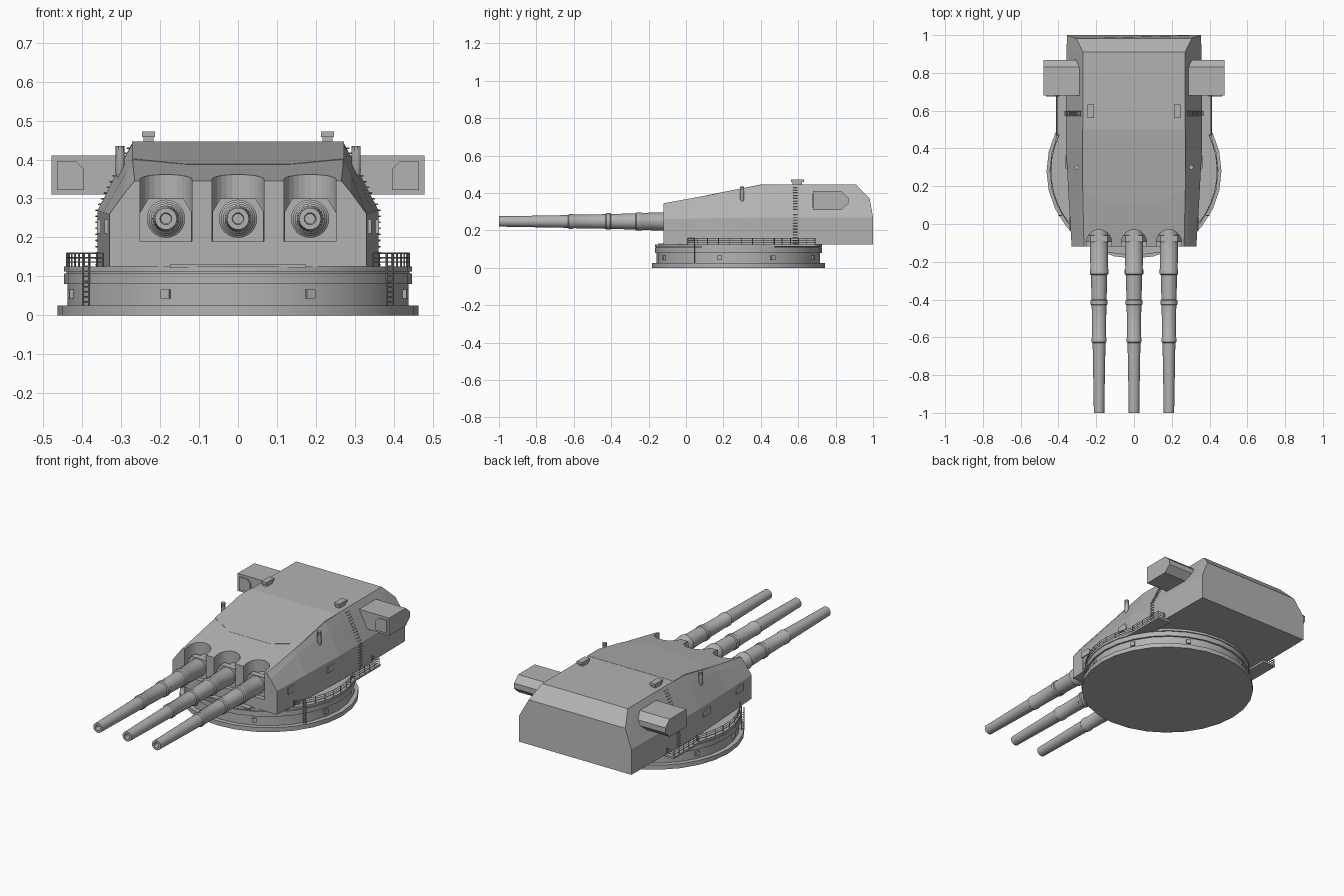
import bpy, bmesh, math
from mathutils import Vector

if "Cube" in bpy.data.objects:
    bpy.data.objects.remove(bpy.data.objects["Cube"], do_unlink=True)

grey = bpy.data.materials.new("naval_grey")
grey.use_nodes = True
grey.diffuse_color = (0.45, 0.45, 0.45, 1)
grey.node_tree.nodes["Principled BSDF"].inputs["Base Color"].default_value = (0.45, 0.45, 0.45, 1)


def finish(name, bm, smooth=False):
    bmesh.ops.recalc_face_normals(bm, faces=bm.faces)
    me = bpy.data.meshes.new(name)
    bm.to_mesh(me)
    bm.free()
    me.materials.append(grey)
    ob = bpy.data.objects.new(name, me)
    bpy.context.collection.objects.link(ob)
    if smooth:
        bpy.ops.object.select_all(action='DESELECT')
        ob.select_set(True)
        bpy.context.view_layer.objects.active = ob
        bpy.ops.object.shade_smooth_by_angle(angle=math.radians(35))
    return ob


def loft(bm, rings, caps=True):
    """Skin a list of closed rings of points."""
    vs = [[bm.verts.new(p) for p in r] for r in rings]
    n = len(vs[0])
    for a, b in zip(vs, vs[1:]):
        for i in range(n):
            bm.faces.new((a[i], a[(i + 1) % n], b[(i + 1) % n], b[i]))
    if caps:
        bm.faces.new(vs[0])
        bm.faces.new(vs[-1])


def box(bm, x0, x1, y0, y1, z0, z1):
    loft(bm, [[(x0, y0, z), (x1, y0, z), (x1, y1, z), (x0, y1, z)] for z in (z0, z1)])


def rod(bm, a, b, r, sides=4):
    a, b = Vector(a), Vector(b)
    d = (b - a).normalized()
    u = d.orthogonal().normalized()
    w = d.cross(u)
    circle = [(u * math.cos(t) + w * math.sin(t)) * r
              for t in (math.tau * (i + .5) / sides for i in range(sides))]
    loft(bm, [[a + c for c in circle], [b + c for c in circle]])


def lathe(bm, profile, center, axis, sides):
    """Revolve (distance, radius) pairs about the z or y axis."""
    cx, cy, cz = center
    rings = []
    for d, r in profile:
        ts = [math.tau * i / sides for i in range(sides)]
        if axis == 'z':
            rings.append([(cx + r * math.cos(t), cy + r * math.sin(t), d) for t in ts])
        else:
            rings.append([(cx + r * math.cos(t), d, cz + r * math.sin(t)) for t in ts])
    loft(bm, rings)


# Round base with stepped rim
CY = 0.28
bm = bmesh.new()
lathe(bm, [(0, .463), (.025, .463), (.025, .437), (.08, .437), (.08, .447),
           (.108, .447), (.108, .44), (.112, .44), (.112, .447), (.125, .447)], (0, CY, 0), 'z', 28)
finish("round_base", bm, True)

# Gun house: half section mirrored, lofted from front to back
def section(y, wide, shoulder, mid, roof, y_top=None):
    half = [(wide, .125), shoulder, mid, roof]
    pts = half + [(-x, z) for x, z in reversed(half)]
    return [(x, y if z < .3 or y_top is None else y_top, z) for x, z in pts]

bm = bmesh.new()
loft(bm, [
    section(-.12, .33, (.33, .26), (.29, .315), (.265, .345)),
    section(.12, .345, (.345, .265), (.288, .365), (.27, .389)),
    section(.40, .36, (.36, .27), (.293, .402), (.27, .442)),
    section(.50, .36, (.36, .27), (.293, .402), (.27, .445)),
    section(.91, .357, (.357, .27), (.293, .402), (.27, .445)),
    section(1.0, .355, (.355, .27), (.325, .33), (.305, .37), .982)])
house = finish("gun_house", bm)

# Gun port recesses cut through the front and roof
GUNS = (-.185, 0, .185)
bpy.context.view_layer.objects.active = house
for gx in GUNS:
    bm = bmesh.new()
    arc = [(gx + .067 * math.cos(t), -.097 + .067 * math.sin(t))
           for t in (math.pi * i / 14 for i in range(15))]
    arc += [(gx - .067, -.2), (gx + .067, -.2)]
    loft(bm, [[(x, y, z) for x, y in arc] for z in (.19, .5)])
    cutter = finish("port_cutter", bm)
    cutter.hide_render = True
    mod = house.modifiers.new("port", 'BOOLEAN')
    mod.object, mod.operation, mod.solver = cutter, 'DIFFERENCE', 'EXACT'
    bpy.ops.object.select_all(action='DESELECT')
    house.select_set(True)
    bpy.context.view_layer.objects.active = house
    bpy.ops.object.modifier_apply(modifier=mod.name)
    bpy.data.objects.remove(cutter, do_unlink=True)

# Thicker roof plate with an angled front lip
bm = bmesh.new()
outline = [(-.272, .5), (-.272, .4), (-.272, .18), (-.13, .11), (.13, .11), (.272, .18), (.272, .4), (.272, .5)]
top = [(x, y, min(.446, .402 + .2 * (y - .18))) for x, y in outline]
loft(bm, [[(x, y, z - .016) for x, y, z in top], top])
finish("roof_plate", bm)

# Guns: stepped tapered barrels with hollow muzzles, and mantlets
for gx, side in zip(GUNS, ("right", "middle", "left")):
    bm = bmesh.new()
    lathe(bm, [(-.03, .05), (-.235, .046), (-.24, .049), (-.265, .049), (-.27, .043),
               (-.40, .04), (-.405, .044), (-.425, .044), (-.43, .039), (-.60, .036),
               (-.605, .039), (-.625, .039), (-.63, .034), (-.97, .028), (-1.0, .028),
               (-1.0, .015), (-.93, .013)], (gx, 0, .248), 'y', 24)
    finish(side + "_gun_barrel", bm, True)
    bm = bmesh.new()
    cheek = [(-.066, .19), (.066, .19), (.066, .265), (.045, .30), (-.045, .30), (-.066, .265)]
    loft(bm, [[(gx + x, y, z) for x, z in cheek] for y in (-.095, -.06)])
    finish(side + "_mantlet", bm)

# Front sill
bm = bmesh.new()
box(bm, -.175, .175, -.15, -.11, .122, .131)
finish("front_sill", bm)

# Fittings repeated on both sides
for s, side in ((1, "left"), (-1, "right")):
    # Rangefinder hood with recessed window
    bm = bmesh.new()
    prof = [(.68, .31), (.83, .31), (.868, .345), (.868, .375), (.83, .41), (.68, .41)]
    loft(bm, [[(s * x, y, z) for y, z in prof] for x in (.27, .478)])
    bmesh.ops.recalc_face_normals(bm, faces=bm.faces)
    face = min(bm.faces, key=lambda f: f.calc_center_median().y)
    window = [(.395, .322), (.465, .322), (.465, .395), (.415, .395), (.395, .375)]
    hood = finish(side + "_rangefinder", bm)
    bm = bmesh.new()
    loft(bm, [[(s * x, y, z) for x, z in window] for y in (.674, .69)])
    finish(side + "_rangefinder_window", bm)

    # Roof periscope
    bm = bmesh.new()
    box(bm, s * .217, s * .243, .57, .62, .44, .46)
    box(bm, s * .213, s * .247, .562, .632, .458, .472)
    finish(side + "_periscope", bm)

    # Side post with pointed foot
    bm = bmesh.new()
    lathe(bm, [(.345, .002), (.365, .012), (.435, .012)], (s * .303, .3, 0), 'z', 10)
    finish(side + "_side_post", bm, True)

    # Wall hatches
    bm = bmesh.new()
    for y, x in ((0, .337), (.33, .356)):
        hatch = [(y - .035, .21), (y + .035, .21), (y + .035, .232), (y + .022, .246), (y - .035, .246)]
        loft(bm, [[(s * a, b, c) for b, c in hatch] for a in (x - .012, x + .006)])
    finish(side + "_wall_hatches", bm)

    # Climbing rungs up the wall and the slope
    bm = bmesh.new()
    path = [(.358, .13), (.358, .27), (.293, .402), (.27, .443)]
    for (xa, za), (xb, zb) in zip(path, path[1:]):
        n = max(2, round(math.hypot(xb - xa, zb - za) / .0155))
        for i in range(n):
            x, z = xa + (xb - xa) * i / n, za + (zb - za) * i / n
            rod(bm, (s * (x + .007), .573, z), (s * (x + .007), .597, z), .002)
            for y in (.573, .597):
                rod(bm, (s * (x - .004), y, z), (s * (x + .007), y, z), .002)
    finish(side + "_climbing_rungs", bm)

    # Walkway extension behind the round base
    bm = bmesh.new()
    deck = [(.33, .3), (.445, .3), (.412, .46), (.412, .695), (.33, .695)]
    loft(bm, [[(s * x, y, z) for x, y in deck] for z in (.113, .125)])
    finish(side + "_walkway", bm)

    # Railing following the rim, then straight aft
    bm = bmesh.new()
    line = [(.44 * math.cos(t), CY + .44 * math.sin(t))
            for t in (math.radians(-38 + 8 * i) for i in range(9))]
    line += [(.408, .47 + .044 * i) for i in range(6)] + [(.362, .69)]
    for x, y in line:
        rod(bm, (s * x, y, .12), (s * x, y, .16), .0022)
    for (xa, ya), (xb, yb) in zip(line, line[1:]):
        for z in (.137, .148, .159):
            rod(bm, (s * xa, ya, z), (s * xb, yb, z), .0018)
    finish(side + "_railing", bm)

    # Ladder on the base
    bm = bmesh.new()
    ly = CY - math.sqrt(.452 ** 2 - .39 ** 2) - .006
    for x in (.382, .398):
        rod(bm, (s * x, ly, .025), (s * x, ly, .158), .0025)
    for i in range(8):
        z = .035 + .013 * i
        rod(bm, (s * .382, ly, z), (s * .398, ly, z), .002)
    finish(side + "_base_ladder", bm)

    # Small boxes around the base
    bm = bmesh.new()
    for deg in (-65, -13, 25, 65):
        d = Vector((s * math.cos(math.radians(deg)), math.sin(math.radians(deg)), 0))
        u = Vector((-d.y, d.x, 0)) * .012
        c = Vector((0, CY, .055))
        loft(bm, [[c + d * r + u * a + Vector((0, 0, .012 * b))
                   for a, b in ((-1, -1), (1, -1), (1, 1), (-1, 1))] for r in (.42, .446)])
    finish(side + "_base_boxes", bm)
